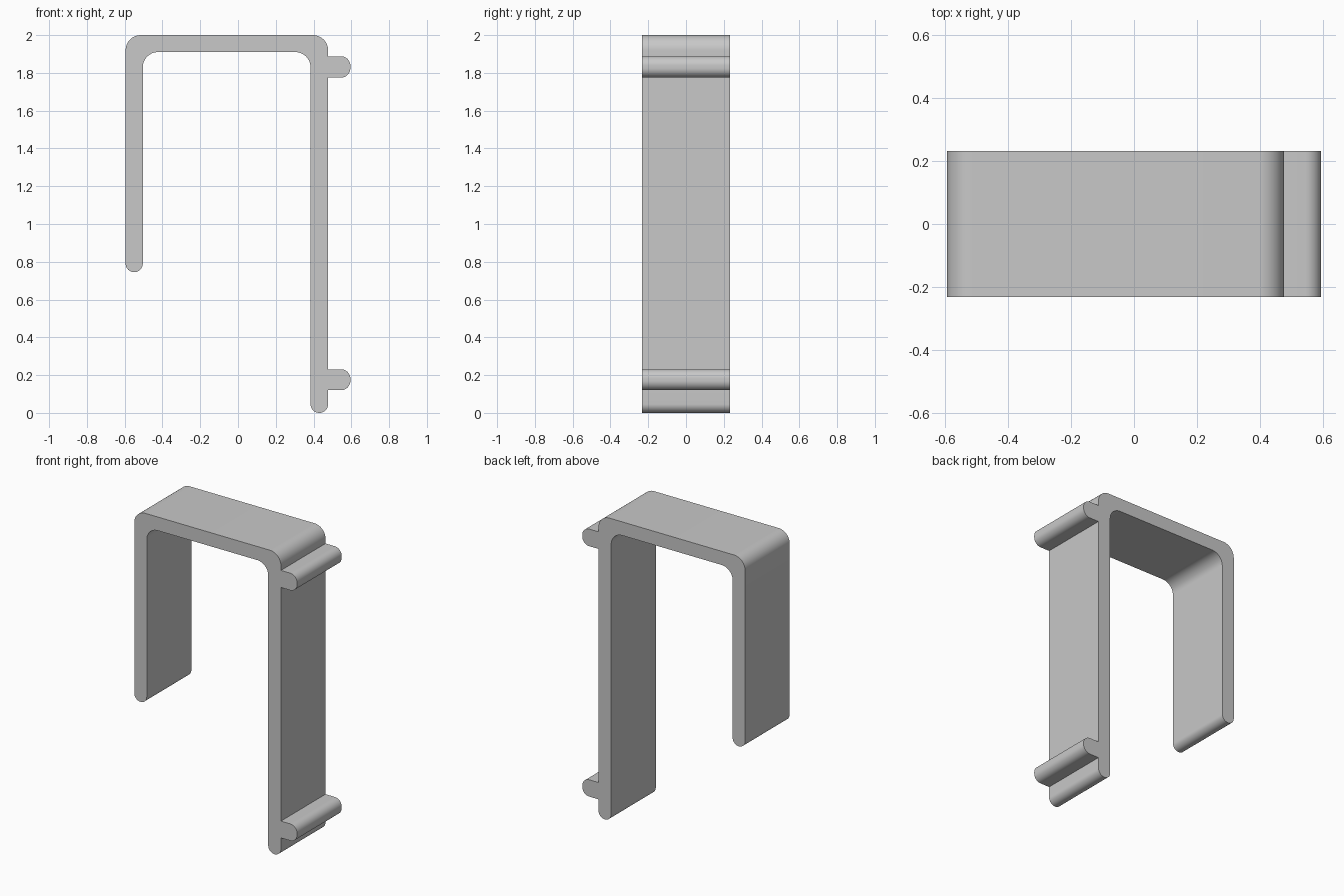
import bpy
import bmesh
from math import tan
from mathutils import Vector

cube = bpy.data.objects.get("Cube")
if cube:
    bpy.data.objects.remove(cube, do_unlink=True)

DEPTH = 0.466
STEPS = 10
COLOUR = (0.58, 0.58, 0.58, 1)

grey = bpy.data.materials.new("plain_grey")
grey.use_nodes = True
grey.diffuse_color = COLOUR
grey.node_tree.nodes["Principled BSDF"].inputs["Base Color"].default_value = COLOUR


def fillet(corners):
    """Outline in x, z with every corner rounded by its own radius."""
    outline = []
    for i, (x, z, r) in enumerate(corners):
        p = Vector((x, z))
        if r == 0:
            outline.append(p)
            continue
        a = (Vector(corners[i - 1][:2]) - p).normalized()
        b = (Vector(corners[(i + 1) % len(corners)][:2]) - p).normalized()
        reach = r / tan(a.angle(b) / 2)
        centre = p + (a + b).normalized() * (r * r + reach * reach) ** 0.5
        start, end = p + a * reach - centre, p + b * reach - centre
        for k in range(STEPS + 1):
            outline.append(centre + start.lerp(end, k / STEPS).normalized() * r)
    return outline


def peg(low, high):
    """Rounded rib on the outer side of the long leg."""
    return [(OUT, low, 0), (TIP, low, 0.05), (TIP, high, 0.05), (OUT, high, 0)]


# Hook outline: long leg with two ribs, top bar, short leg
TIP, OUT, IN = 0.595, 0.477, 0.384
LEFT, LEFT_IN = -0.595, -0.504
corners = [(IN, 0, 0.046), (OUT, 0, 0.046)]
corners += peg(0.12, 0.231) + peg(1.775, 1.888)
corners += [(OUT, 2, 0.08), (LEFT, 2, 0.08),
            (LEFT, 0.745, 0.045), (LEFT_IN, 0.745, 0.045),
            (LEFT_IN, 1.91, 0.08), (IN, 1.91, 0.08)]

# Extrude the outline through the depth
bm = bmesh.new()
front = bm.faces.new([bm.verts.new((p.x, -DEPTH / 2, p.y)) for p in fillet(corners)])
extruded = bmesh.ops.extrude_face_region(bm, geom=[front], use_keep_orig=True)
back = [v for v in extruded["geom"] if isinstance(v, bmesh.types.BMVert)]
bmesh.ops.translate(bm, verts=back, vec=(0, DEPTH, 0))
bmesh.ops.recalc_face_normals(bm, faces=bm.faces)
mesh = bpy.data.meshes.new("hook_bracket")
bm.to_mesh(mesh)
bm.free()
mesh.materials.append(grey)
bracket = bpy.data.objects.new("hook_bracket", mesh)
bpy.context.collection.objects.link(bracket)

bpy.context.view_layer.objects.active = bracket
bracket.select_set(True)
bpy.ops.object.shade_smooth_by_angle(angle=0.6)
